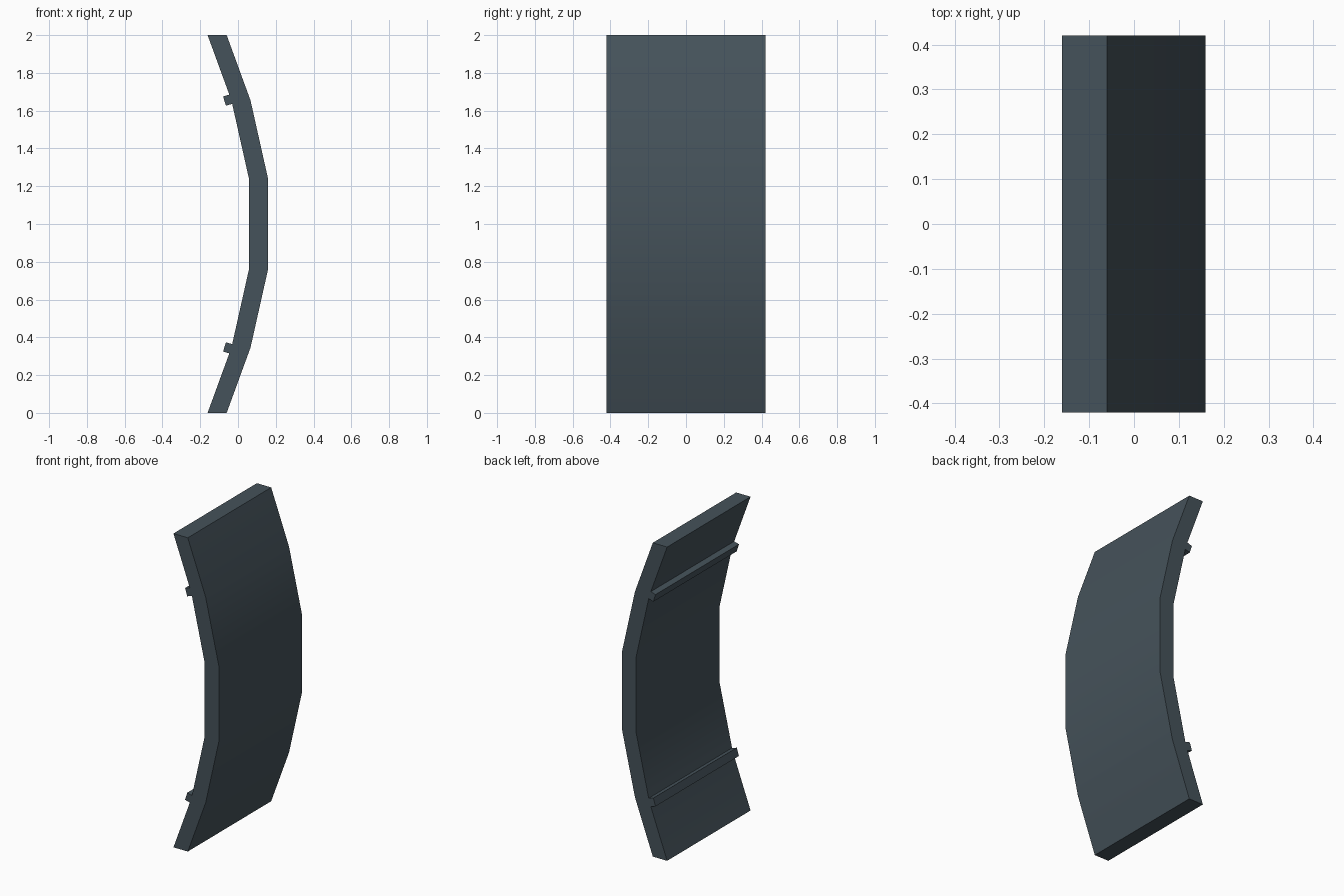
import bpy, bmesh

if "Cube" in bpy.data.objects:
    bpy.data.objects.remove(bpy.data.objects["Cube"])

steel = bpy.data.materials.new("dark slate")
steel.diffuse_color = (0.060, 0.085, 0.103, 1)
steel.use_nodes = True
steel.node_tree.nodes["Principled BSDF"].inputs["Base Color"].default_value = steel.diffuse_color
HALF = 0.42  # half width along y


def extrude(name, pts):
    """Closed x-z outline swept across the full width."""
    bm = bmesh.new()
    front = bm.faces.new([bm.verts.new((x, -HALF, z)) for x, z in pts])
    res = bmesh.ops.extrude_face_region(bm, geom=[front])
    for v in res["geom"]:
        if isinstance(v, bmesh.types.BMVert):
            v.co.y = HALF
    bmesh.ops.recalc_face_normals(bm, faces=bm.faces)
    me = bpy.data.meshes.new(name)
    bm.to_mesh(me)
    bm.free()
    ob = bpy.data.objects.new(name, me)
    bpy.context.collection.objects.link(ob)
    me.materials.append(steel)
    bpy.ops.object.select_all(action='DESELECT')
    ob.select_set(True)
    bpy.context.view_layer.objects.active = ob
    bpy.ops.object.shade_smooth_by_angle(angle=0.52)
    return ob


# curved panel: bent outline offset sideways by its thickness
lower = [(-0.06, 0), (0.066, 0.345), (0.159, 0.76)]
outer = lower + [(x, 2 - z) for x, z in reversed(lower)]
inner = [(x - 0.101, z) for x, z in reversed(outer)]
extrude("curved_panel", outer + inner)

# tilted mounting rails on the hollow side, mirrored top and bottom
rail = [(-0.079, 1.675), (-0.064, 1.626), (-0.008, 1.643), (-0.023, 1.692)]
extrude("upper_rail", rail)
extrude("lower_rail", [(x, 2 - z) for x, z in rail])
